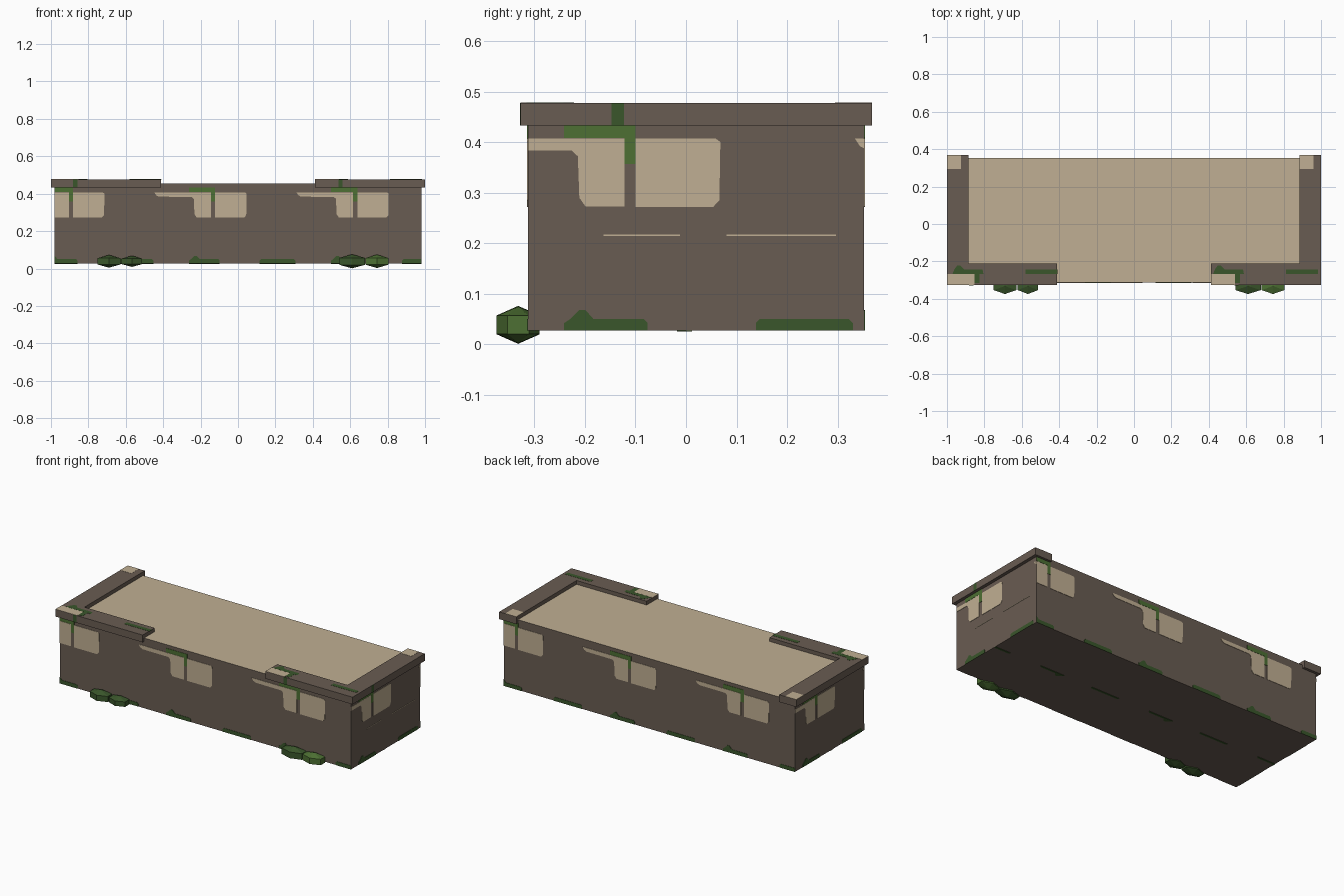
import bpy, bmesh
from mathutils import Matrix, Vector

cube = bpy.data.objects.get("Cube")
if cube:
    bpy.data.objects.remove(cube, do_unlink=True)


def make_material(name, hex_code):
    srgb = [int(hex_code[i:i + 2], 16) / 255 for i in (0, 2, 4)]
    color = [((c + 0.055) / 1.055) ** 2.4 for c in srgb] + [1]
    mat = bpy.data.materials.new(name)
    mat.use_nodes = True
    mat.diffuse_color = color
    bsdf = mat.node_tree.nodes["Principled BSDF"]
    bsdf.inputs["Base Color"].default_value = color
    bsdf.inputs["Roughness"].default_value = 0.9
    return mat


MATS = [make_material("brown_stone", "695C52"), make_material("tan_sand", "C0AF93"),
        make_material("light_moss", "4D7033"), make_material("dark_moss", "3A562B")]
BROWN, TAN, LIGHT, DARK = range(4)

# Overall extents
X, Y0, Y1, Z0, Z1 = 0.98, -0.313, 0.352, 0.027, 0.454
RIM_Z0, RIM_Z1 = 0.433, 0.477
RIM_Y0, RIM_Y1 = -0.327, 0.368


def finish(name, bm):
    mesh = bpy.data.meshes.new(name)
    bm.to_mesh(mesh)
    bm.free()
    for mat in MATS:
        mesh.materials.append(mat)
    obj = bpy.data.objects.new(name, mesh)
    bpy.context.collection.objects.link(obj)
    return obj


def rect(u0, u1, v0, v1):
    return [(u0, v0), (u1, v0), (u1, v1), (u0, v1)]


def add_outline(bm, pts, mat):
    face = bm.faces.new([bm.verts.new((u, v, 0)) for u, v in pts])
    face.material_index = mat
    face.normal_update()
    if face.normal.z < 0:
        face.normal_flip()


def raise_faces(bm, height):
    out = bmesh.ops.extrude_face_region(bm, geom=bm.faces[:])["geom"]
    verts = [g for g in out if isinstance(g, bmesh.types.BMVert)]
    bmesh.ops.translate(bm, verts=verts, vec=(0, 0, height))


def prism(name, pts, z0, z1):
    bm = bmesh.new()
    add_outline(bm, pts, BROWN)
    bmesh.ops.translate(bm, verts=bm.verts, vec=(0, 0, z0))
    base = bmesh.ops.duplicate(bm, geom=bm.faces[:])["geom"]
    raise_faces(bm, z1 - z0)
    bmesh.ops.remove_doubles(bm, verts=bm.verts, dist=0.0001)
    bmesh.ops.recalc_face_normals(bm, faces=bm.faces)
    return finish(name, bm)


def plates(name, shapes, origin, u, v, limits=None, thick=0.002):
    """Thin painted plates on the plane through origin spanned by u and v."""
    bm = bmesh.new()
    for mat, pts in shapes:
        add_outline(bm, pts, mat)
    if limits:
        for edge, side in zip(limits, (-1, 1)):
            bmesh.ops.bisect_plane(bm, geom=bm.verts[:] + bm.edges[:] + bm.faces[:],
                                   plane_co=(edge, 0, 0), plane_no=(side, 0, 0),
                                   clear_outer=True)
    raise_faces(bm, thick)
    u, v = Vector(u), Vector(v)
    frame = Matrix((u, v, u.cross(v))).transposed().to_4x4()
    bm.transform(Matrix.Translation(origin) @ frame)
    return finish(name, bm)


# Planter body with a sandy top
body = prism("planter_body", rect(-X, X, Y0, Y1), Z0, Z1)
for poly in body.data.polygons:
    poly.material_index = TAN if poly.normal.z > 0.5 else BROWN

# L-shaped rims at both ends
L_SHAPE = [(1, RIM_Y0), (1, RIM_Y1), (0.885, RIM_Y1), (0.885, -0.212),
           (0.413, -0.212), (0.413, RIM_Y0)]
for name, s in (("left_rim", 1), ("right_rim", -1)):
    prism(name, [(s * x, y) for x, y in L_SHAPE], RIM_Z0, RIM_Z1)


def grass(c, base, height=0.023):
    """One mossy tuft and one low moss strip."""
    top = base + height
    tuft = [(c - .13, base), (c + .035, base), (c + .035, top - .008), (c + .028, top),
            (c - .072, top), (c - .088, top + .018), (c - .1, top + .018),
            (c - .118, top), (c - .13, top - .008)]
    strip = [(c + .249, base), (c + .441, base), (c + .441, top - .008),
             (c + .433, top), (c + .257, top), (c + .249, top - .008)]
    return [(DARK, tuft), (DARK, strip)]


def wall_pattern(c):
    """Bare plaster patches with hanging moss above and grass below."""
    left = [(-.315, .407), (-.305, .392), (-.29, .384), (-.115, .383), (-.103, .372),
            (-.1, .29), (-.088, .273), (-.011, .273), (-.011, .407)]
    right = [(.011, .407), (.011, .272), (.165, .272), (.177, .285), (.179, .4),
             (.17, .407)]
    moss = [(-.13, .433), (-.13, .408), (-.011, .408), (-.011, .357), (.011, .357),
            (.011, .433)]
    parts = [(TAN, left), (TAN, right), (LIGHT, moss)]
    return [(m, [(c + u, v) for u, v in pts]) for m, pts in parts] + grass(c, Z0)


# Painted walls: name, origin, u direction, limits, pattern centre
WALLS = [("front", (0, Y0, 0), (1, 0, 0), (-X, X), -0.133),
         ("back", (0, Y1, 0), (-1, 0, 0), (-X, X), -0.133),
         ("left", (X, 0, 0), (0, 1, 0), (Y0, Y1), -0.111),
         ("right", (-X, 0, 0), (0, -1, 0), (-Y1, -Y0), -0.15)]
PERIOD = 0.76
for name, origin, u, limits, c in WALLS:
    shapes = [s for k in (-1, 0, 1) for s in wall_pattern(c + k * PERIOD)]
    if name == "left":
        shapes += [(TAN, rect(-.163, -.012, .214, .217)), (TAN, rect(.08, .297, .214, .217))]
    plates(name + "_wall_patches", shapes, origin, u, (0, 0, 1), limits)

# Moss marks under the base
marks = [s for k in (-1, 0, 1) for s in grass(-0.133 + k * PERIOD, -0.012, 0.012)]
plates("base_moss", marks, (0, 0, Z0), (1, 0, 0), (0, -1, 0), (-X, X))

# Moss and bare patches on the rim tops
rim_marks = []
for start, c, sand0, sand1 in ((-1, -0.84, -1, -.925), (.413, .553, .885, .96)):
    rim_marks += [(TAN, rect(start, c - .014, RIM_Y0, -.268)),
                  (TAN, rect(sand0, sand1, .295, RIM_Y1)),
                  (DARK, rect(c - .014, c + .014, -.316, -.267)),
                  (DARK, [(c - .13, -.267), (c + .035, -.267), (c + .03, -.242),
                          (c - .07, -.242), (c - .09, -.222), (c - .105, -.222),
                          (c - .12, -.242)]),
                  (DARK, rect(c + .26, c + .43, -.267, -.242))]
plates("rim_top_patches", rim_marks, (0, 0, RIM_Z1), (1, 0, 0), (0, 1, 0), (-1, 1), 0.001)

# Moss drips on the rim edges
plates("rim_front_moss", [(DARK, rect(x - .012, x + .012, RIM_Z0, RIM_Z1))
                          for x in (-.869, .548)],
       (0, RIM_Y0, 0), (1, 0, 0), (0, 0, 1), thick=0.001)
plates("rim_side_moss", [(DARK, rect(-.147, -.123, RIM_Z0, RIM_Z1))],
       (1, 0, 0), (0, 1, 0), (0, 0, 1), thick=0.001)

# Low-poly bushes along the front: x, half width, half height, colour
BUSHES = [(-.69, .07, .034, DARK), (-.567, .063, .03, DARK),
          (.61, .079, .0375, DARK), (.743, .07, .036, LIGHT)]
for i, (x, half_w, half_h, mat) in enumerate(BUSHES):
    bm = bmesh.new()
    bmesh.ops.create_uvsphere(bm, u_segments=6, v_segments=3, radius=1)
    bmesh.ops.scale(bm, verts=bm.verts, vec=(half_w / 0.866, 0.049, half_h))
    bmesh.ops.translate(bm, verts=bm.verts, vec=(x, -0.332, 0.0385))
    for face in bm.faces:
        face.material_index = mat
    finish(f"bush_{i + 1}", bm)
